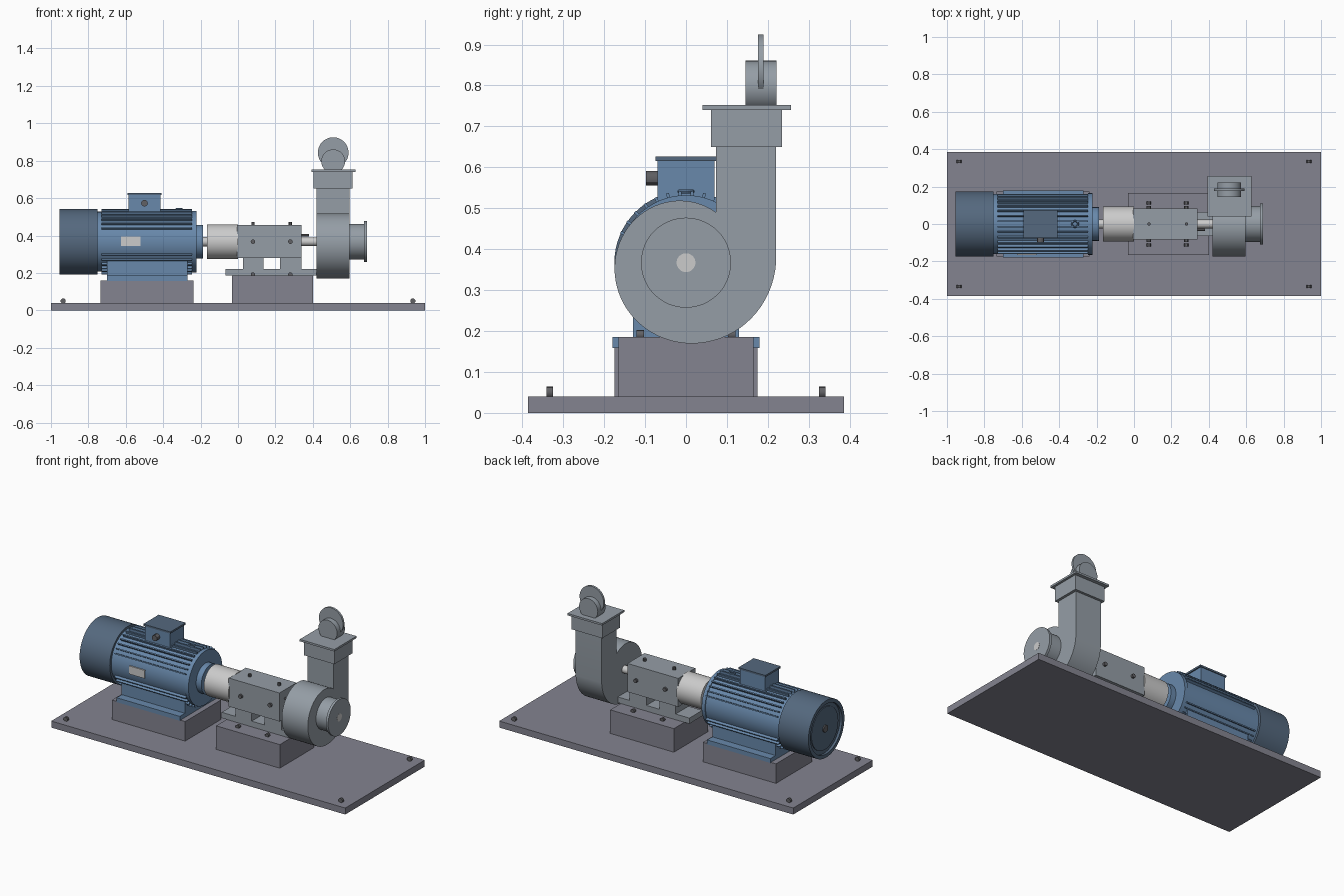
import bpy, bmesh
from math import radians, sin, cos
from mathutils import Matrix, Vector

if "Cube" in bpy.data.objects:
    bpy.data.objects.remove(bpy.data.objects["Cube"])

AX = 0.367  # height of the shaft axis


def mat(name, r, g, b):
    m = bpy.data.materials.new(name)
    m.diffuse_color = (r, g, b, 1)
    m.use_nodes = True
    m.node_tree.nodes["Principled BSDF"].inputs["Base Color"].default_value = m.diffuse_color
    return m


BLUE = mat("motor_blue", 0.14, 0.25, 0.41)
DARK = mat("cover_blue", 0.09, 0.14, 0.21)
STEEL = mat("plate_grey", 0.23, 0.23, 0.28)
GREY = mat("casing_grey", 0.30, 0.34, 0.38)
LIGHT = mat("light_metal", 0.65, 0.65, 0.65)
BOLT = mat("bolt_grey", 0.12, 0.12, 0.13)


def finish(name, bm, m, smooth=False):
    bmesh.ops.recalc_face_normals(bm, faces=bm.faces)
    me = bpy.data.meshes.new(name)
    bm.to_mesh(me)
    bm.free()
    ob = bpy.data.objects.new(name, me)
    bpy.context.collection.objects.link(ob)
    me.materials.append(m)
    if smooth:
        bpy.ops.object.select_all(action='DESELECT')
        ob.select_set(True)
        bpy.context.view_layer.objects.active = ob
        bpy.ops.object.shade_smooth_by_angle(angle=radians(30))
    return ob


def add_box(bm, x, y, z, pre=Matrix()):
    c = Vector(((x[0] + x[1]) / 2, (y[0] + y[1]) / 2, (z[0] + z[1]) / 2))
    s = Matrix.Diagonal((x[1] - x[0], y[1] - y[0], z[1] - z[0], 1))
    bmesh.ops.create_cube(bm, size=1, matrix=pre @ Matrix.Translation(c) @ s)


def box(name, x, y, z, m):
    bm = bmesh.new()
    add_box(bm, x, y, z)
    return finish(name, bm, m)


def cyl(name, axis, centre, r, length, m, seg=48):
    """Cylinder centred on a point, along X, Y or Z."""
    rot = {'X': Matrix.Rotation(radians(90), 4, 'Y'),
           'Y': Matrix.Rotation(radians(90), 4, 'X'), 'Z': Matrix()}[axis]
    bm = bmesh.new()
    bmesh.ops.create_cone(bm, cap_ends=True, segments=seg, radius1=r, radius2=r,
                          depth=length, matrix=Matrix.Translation(centre) @ rot)
    return finish(name, bm, m, seg > 8)


def xcyl(name, x0, x1, r, m, seg=48):
    return cyl(name, 'X', ((x0 + x1) / 2, 0, AX), r, x1 - x0, m, seg)


def lathe_x(name, pts, m, seg=64):
    """Revolve (x, radius) points around the shaft axis."""
    bm = bmesh.new()
    vs = [bm.verts.new((x, 0, AX + r)) for x, r in pts]
    es = [bm.edges.new(p) for p in zip(vs, vs[1:])]
    bmesh.ops.spin(bm, geom=vs + es, cent=(0, 0, AX), axis=(1, 0, 0),
                   angle=radians(360), steps=seg)
    bmesh.ops.remove_doubles(bm, verts=bm.verts, dist=1e-5)
    return finish(name, bm, m, True)


# base plate, pedestals and anchor bolts
box("base_plate", (-1, 1), (-.386, .386), (0, .04), STEEL)
box("motor_pedestal", (-.735, -.237), (-.175, .175), (.04, .16), STEEL)
box("pump_pedestal", (-.033, .4), (-.165, .165), (.04, .185), STEEL)
for x in (-.935, .935):
    for y in (-.333, .333):
        cyl("anchor_bolt", 'Y', (x, y, .05), .014, .016, BOLT, 12)

# motor body, end bell and shaft collar
xcyl("motor_body", -.76, -.24, .16, BLUE, 64)
xcyl("motor_end_bell", -.245, -.222, .165, BLUE, 64)
xcyl("motor_flange", -.225, -.187, .09, BLUE)

# fan cover with recessed end
lathe_x("fan_cover", [(-.75, 0), (-.75, .175), (-.955, .175), (-.955, .153),
                      (-.94, .153), (-.94, 0)], DARK)
xcyl("fan_hub", -.945, -.935, .13, DARK)
xcyl("fan_hub_cap", -.952, -.94, .022, BOLT, 24)

# cooling fins on the upper and lower arcs
bm = bmesh.new()
for a in range(25, 156, 10):
    for ang in (a, a + 180):
        pre = Matrix.Translation((0, 0, AX)) @ Matrix.Rotation(radians(ang), 4, 'X')
        add_box(bm, (-.73, -.245), (.15, .176), (-.0035, .0035), pre)
finish("cooling_fins", bm, BLUE)

# motor feet
box("motor_foot_plate", (-.70, -.27), (-.18, .18), (.158, .185), BLUE)
box("motor_foot_block", (-.70, -.27), (-.13, .13), (.185, .27), BLUE)

# terminal box, gland, nameplate and lifting eye
box("terminal_box", (-.585, -.415), (-.07, .07), (.50, .616), BLUE)
box("terminal_lid", (-.592, -.408), (-.075, .075), (.616, .627), DARK)
cyl("cable_gland", 'Y', (-.5, -.083, .573), .018, .03, BOLT, 12)
box("nameplate", (-.625, -.52), (-.165, -.15), (.345, .395), LIGHT)
bpy.ops.mesh.primitive_torus_add(location=(-.315, 0, .541), major_radius=.016,
                                 minor_radius=.005, major_segments=24, minor_segments=8)
bpy.context.object.name = "lifting_eye"
bpy.context.object.data.materials.append(BLUE)

# shafts and coupling
xcyl("drive_shaft", -.19, 0, .025, LIGHT, 32)
xcyl("coupling", -.167, 0, .093, LIGHT)
xcyl("pump_shaft", .33, .691, .023, LIGHT, 32)
cyl("shaft_seal_fitting", 'X', (.36, -.03, .402), .007, .04, BOLT, 12)

# bearing housing on its legs
box("bearing_housing", (-.005, .34), (-.083, .083), (.28, .455), GREY)
box("bearing_base", (-.067, .42), (-.063, .063), (.185, .22), GREY)
for x in ((.027, .137), (.225, .34)):
    box("bearing_leg", x, (-.063, .063), (.22, .28), GREY)
for x in (.08, .28):
    cyl("housing_top_bolt", 'Z', (x, 0, .463), .009, .018, BOLT, 12)
    for s in (-1, 1):
        cyl("housing_side_bolt", 'Y', (x, s * .088, AX), .012, .016, BOLT, 12)
        cyl("pedestal_bolt", 'Y', (x, s * .112, .191), .012, .018, BOLT, 12)

# spiral volute with discharge neck
prof = [(.073, .65), (.22, .65)]
for i in range(61):
    a = 301 * i / 60
    r = .22 - .077 * i / 60
    prof.append((r * cos(radians(a)), AX - r * sin(radians(a))))
bm = bmesh.new()
face = bm.faces.new([bm.verts.new((.42, y, z)) for y, z in prof])
ext = bmesh.ops.extrude_face_region(bm, geom=[face], use_keep_orig=True)
bmesh.ops.translate(bm, vec=(.177, 0, 0),
                    verts=[v for v in ext["geom"] if isinstance(v, bmesh.types.BMVert)])
finish("volute_casing", bm, GREY, True)

# suction inlet
xcyl("suction_pipe", .59, .68, .095, GREY)
xcyl("suction_flange", .675, .69, .11, GREY)

# discharge collar, flange and valve
box("discharge_collar", (.405, .613), (.061, .235), (.65, .74), GREY)
box("discharge_flange", (.392, .627), (.04, .256), (.74, .752), GREY)
cyl("valve_body", 'Y', (.509, .183, .797), .0635, .076, GREY)
cyl("valve_disc", 'Y', (.509, .183, .843), .082, .013, GREY)
